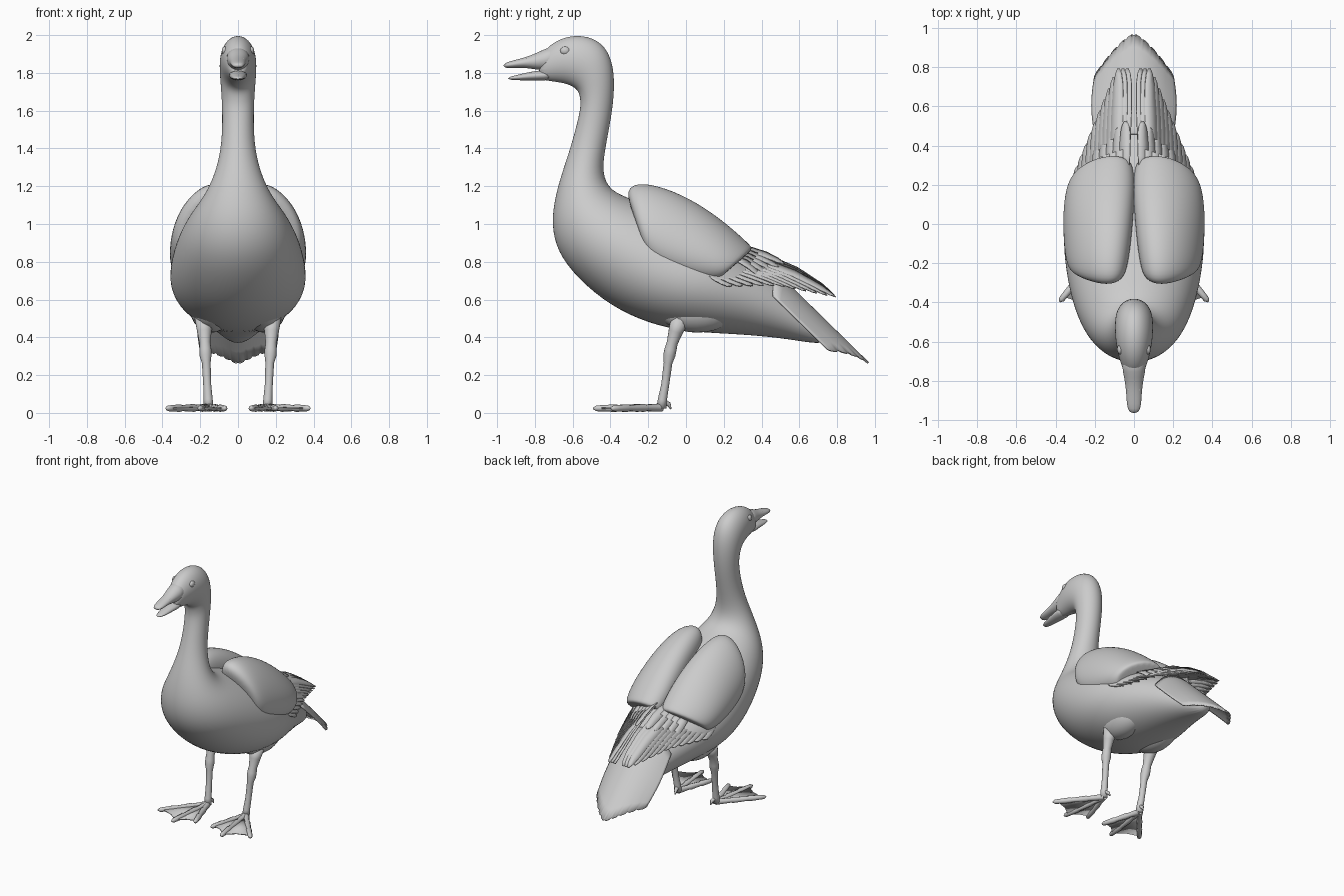
import bpy, bmesh, math
from mathutils import Vector

cube = bpy.data.objects.get("Cube")
if cube:
    bpy.data.objects.remove(cube, do_unlink=True)

grey = bpy.data.materials.new("plain_grey")
grey.use_nodes = True
COLOUR = (0.6, 0.6, 0.6, 1)
grey.diffuse_color = COLOUR
grey.node_tree.nodes["Principled BSDF"].inputs["Base Color"].default_value = COLOUR


def finish(name, bm, subdiv=0, mirror=False, thick=0, angle=60):
    """Turn a bmesh into a named, shaded object with its modifiers."""
    bmesh.ops.recalc_face_normals(bm, faces=bm.faces)
    mesh = bpy.data.meshes.new(name)
    bm.to_mesh(mesh)
    bm.free()
    mesh.materials.append(grey)
    obj = bpy.data.objects.new(name, mesh)
    bpy.context.collection.objects.link(obj)
    bpy.ops.object.select_all(action='DESELECT')
    bpy.context.view_layer.objects.active = obj
    obj.select_set(True)
    bpy.ops.object.shade_smooth_by_angle(angle=math.radians(angle))
    if thick:
        mod = obj.modifiers.new("thickness", 'SOLIDIFY')
        mod.thickness = thick
        mod.offset = 0
    if subdiv:
        mod = obj.modifiers.new("smooth", 'SUBSURF')
        mod.levels = mod.render_levels = subdiv
    if mirror:
        obj.modifiers.new("mirror", 'MIRROR')


def skin(bm, rings):
    """Bridge closed rings of points and cap both ends."""
    rows = [[bm.verts.new(p) for p in ring] for ring in rings]
    n = len(rows[0])
    for a, b in zip(rows, rows[1:]):
        for i in range(n):
            j = (i + 1) % n
            bm.faces.new((a[i], a[j], b[j], b[i]))
    bm.faces.new(rows[0])
    bm.faces.new(rows[-1])


def oval(under, top, width, x_under=0, x_top=0, n=20):
    """Oval ring between a lower and an upper (y, z) point, leaning sideways if wanted."""
    lo, hi = Vector((x_under, *under)), Vector((x_top, *top))
    mid, half = (lo + hi) / 2, (hi - lo) / 2
    angles = [math.tau * i / n for i in range(n)]
    return [mid + half * math.cos(a) + Vector((width * math.sin(a), 0, 0)) for a in angles]


def loft(name, sections, **opts):
    bm = bmesh.new()
    skin(bm, [oval(*s) for s in sections])
    finish(name, bm, angle=180, **opts)


def tube(bm, path, n=10):
    """Round limb through (x, y, z, radius) points."""
    pts = [Vector(p[:3]) for p in path]
    rings = []
    for i, p in enumerate(pts):
        along = (pts[min(i + 1, len(pts) - 1)] - pts[max(i - 1, 0)]).normalized()
        ref = Vector((0, 1, 0)) if abs(along.z) > 0.7 else Vector((0, 0, 1))
        a = along.cross(ref).normalized()
        b = along.cross(a)
        rings.append([p + path[i][3] * (a * math.cos(math.tau * k / n) + b * math.sin(math.tau * k / n))
                      for k in range(n)])
    skin(bm, rings)


def ball(name, centre, size):
    bm = bmesh.new()
    bmesh.ops.create_uvsphere(bm, u_segments=24, v_segments=14, radius=1)
    bmesh.ops.scale(bm, vec=size, verts=bm.verts)
    bmesh.ops.translate(bm, vec=centre, verts=bm.verts)
    finish(name, bm, mirror=True, angle=180)


# Head, neck and body in one continuous skin: under point, upper point, half width
loft("body", [
    ((-.79, 1.768), (-.77, 1.895), .042),
    ((-.72, 1.755), (-.72, 1.95), .066),
    ((-.64, 1.745), (-.65, 1.99), .088),
    ((-.585, 1.72), (-.55, 2.005), .098),
    ((-.565, 1.69), (-.44, 1.965), .099),
    ((-.56, 1.65), (-.385, 1.86), .094),
    ((-.56, 1.61), (-.376, 1.72), .087),
    ((-.58, 1.52), (-.393, 1.57), .083),
    ((-.62, 1.38), (-.425, 1.41), .09),
    ((-.665, 1.25), (-.445, 1.27), .125),
    ((-.70, 1.12), (-.40, 1.175), .18),
    ((-.715, .99), (-.28, 1.13), .245),
    ((-.685, .85), (-.14, 1.08), .30),
    ((-.58, .71), (0, 1.02), .34),
    ((-.40, .56), (.13, .96), .365),
    ((-.20, .47), (.26, .88), .365),
    ((0, .425), (.38, .79), .315),
    ((.30, .415), (.52, .70), .22),
    ((.55, .39), (.66, .56), .13),
    ((.74, .355), (.77, .43), .05),
], subdiv=2)
ball("thigh", (.14, .06, .555), (.115, .21, .13))

# Open bill
loft("upper_bill", [
    ((-.68, 1.815), (-.68, 1.955), .07),
    ((-.76, 1.812), (-.76, 1.922), .056),
    ((-.81, 1.82), (-.81, 1.897), .046),
    ((-.86, 1.828), (-.86, 1.88), .04),
    ((-.92, 1.825), (-.92, 1.865), .038),
    ((-.968, 1.826), (-.968, 1.85), .026),
], subdiv=1)
loft("lower_bill", [
    ((-.70, 1.757), (-.70, 1.82), .056),
    ((-.80, 1.76), (-.80, 1.812), .044),
    ((-.88, 1.76), (-.88, 1.793), .034),
    ((-.945, 1.764), (-.945, 1.777), .02),
], subdiv=1)
ball("eye", (.07, -.64, 1.917), (.016, .026, .022))
ball("nostril", (.026, -.84, 1.872), (.008, .016, .006))

# Folded wings resting on the back, leaning in towards the spine
loft("wing", [
    ((-.235, .93), (-.315, 1.14), .06, .24, .14),
    ((-.225, .87), (-.30, 1.205), .12, .25, .125),
    ((-.18, .79), (-.22, 1.222), .148, .255, .125),
    ((-.06, .73), (-.07, 1.182), .163, .255, .118),
    ((.05, .70), (.10, 1.092), .17, .25, .112),
    ((.14, .69), (.25, .975), .168, .235, .108),
    ((.17, .70), (.345, .885), .15, .225, .105),
    ((.175, .715), (.36, .865), .13, .22, .105),
], subdiv=2, mirror=True)


def feather(bm, root, tip, side, half, bow):
    """Thin pointed blade, bowed upwards, with a raised middle line."""
    root, tip = Vector(root), Vector(tip)
    along = tip - root
    side = (side - along * side.dot(along) / along.length_squared).normalized()
    lift = side.cross(along).normalized() * .005
    if lift.z < 0:
        lift = -lift
    rows = []
    for t, w in ((0, .8), (.3, 1), (.6, 1), (.85, .8), (.95, .5), (1, .15)):
        p = root + along * t + Vector((0, 0, bow * 4 * t * (1 - t)))
        rows.append([bm.verts.new(p + side * half * w * s + lift * (1 + s)) for s in (-1, 0, 1)])
    for a, b in zip(rows, rows[1:]):
        for i in range(2):
            bm.faces.new((a[i], a[i + 1], b[i + 1], b[i]))


# Flight feathers fanned out below the wing's rear edge, with a shorter layer above
side = Vector((.25, -.15, -.16))
bm = bmesh.new()
COUNT = 13
for i in range(COUNT):
    t = i / (COUNT - 1)
    root = Vector((.05, .27, .85)).lerp(Vector((.30, .12, .735)), t)
    x = .03 + .27 * t
    y = .79 - 2.5 * max(0, x - .08)
    z = .67 - .06 * min(1, max(0, (y - .5) / .28))
    feather(bm, root, (x, y, z), side, .034, .045 * (1 - t))
finish("flight_feathers", bm, mirror=True, thick=.006, angle=30)
bm = bmesh.new()
for i in range(5):
    feather(bm, (.045 + .035 * i, .27, .87 - .015 * i),
            (.04 + .035 * i, .52 - .03 * i, .785 - .018 * i), side, .03, .015)
finish("covert_feathers", bm, mirror=True, thick=.006, angle=30)

# Arched tail fan with a scalloped rim
bm = bmesh.new()
ACROSS, ALONG = 40, 8
grid = []
for i in range(ACROSS + 1):
    u = 2 * i / ACROSS - 1
    end = .968 - .21 * abs(u) ** 1.4 - .008 * (i % 4 == 0)
    column = []
    for j in range(ALONG + 1):
        v = j / ALONG
        y = .46 + (end - .46) * v
        x = u * (.20 + .015 * math.sin(math.pi * v))
        column.append(bm.verts.new((x, y, .72 - .98 * (y - .5) - .14 * u * u)))
    grid.append(column)
for a, b in zip(grid, grid[1:]):
    for j in range(ALONG):
        bm.faces.new((a[j], a[j + 1], b[j + 1], b[j]))
finish("tail_fan", bm, thick=.01, angle=40)

# Legs with a knobbly ankle
bm = bmesh.new()
tube(bm, [(.18, -.03, .50, .05), (.178, -.055, .43, .038), (.175, -.073, .37, .029),
          (.173, -.082, .335, .032), (.172, -.088, .305, .032), (.168, -.095, .265, .023),
          (.163, -.11, .15, .021), (.158, -.125, .07, .024), (.156, -.13, .025, .026)], n=16)
finish("leg", bm, mirror=True, angle=180)

# Toes with claws, then the webbing between them
heel = Vector((.156, -.13, .028))
tips = [Vector(p) for p in ((.07, -.40, .024), (.20, -.475, .024), (.37, -.385, .024))]
bm = bmesh.new()
for tip in tips:
    sizes = ((0, .022), (.3, .017), (.36, .021), (.65, .016), (.7, .02), (.9, .017), (1, .015), (1.05, .004))
    tube(bm, [(*heel.lerp(tip, t), r) for t, r in sizes], n=8)
tube(bm, [(.156, -.12, .06, .016), (.148, -.09, .045, .012), (.145, -.08, .02, .004)], n=8)
finish("toes", bm, mirror=True, angle=70)
bm = bmesh.new()
for a, b in zip(tips, tips[1:]):
    rim = [heel.lerp(a, .95), heel.lerp((a + b) / 2, .9), heel.lerp(b, .95)]
    bm.faces.new([bm.verts.new(p) for p in [heel] + rim])
finish("webbing", bm, mirror=True, thick=.008)
